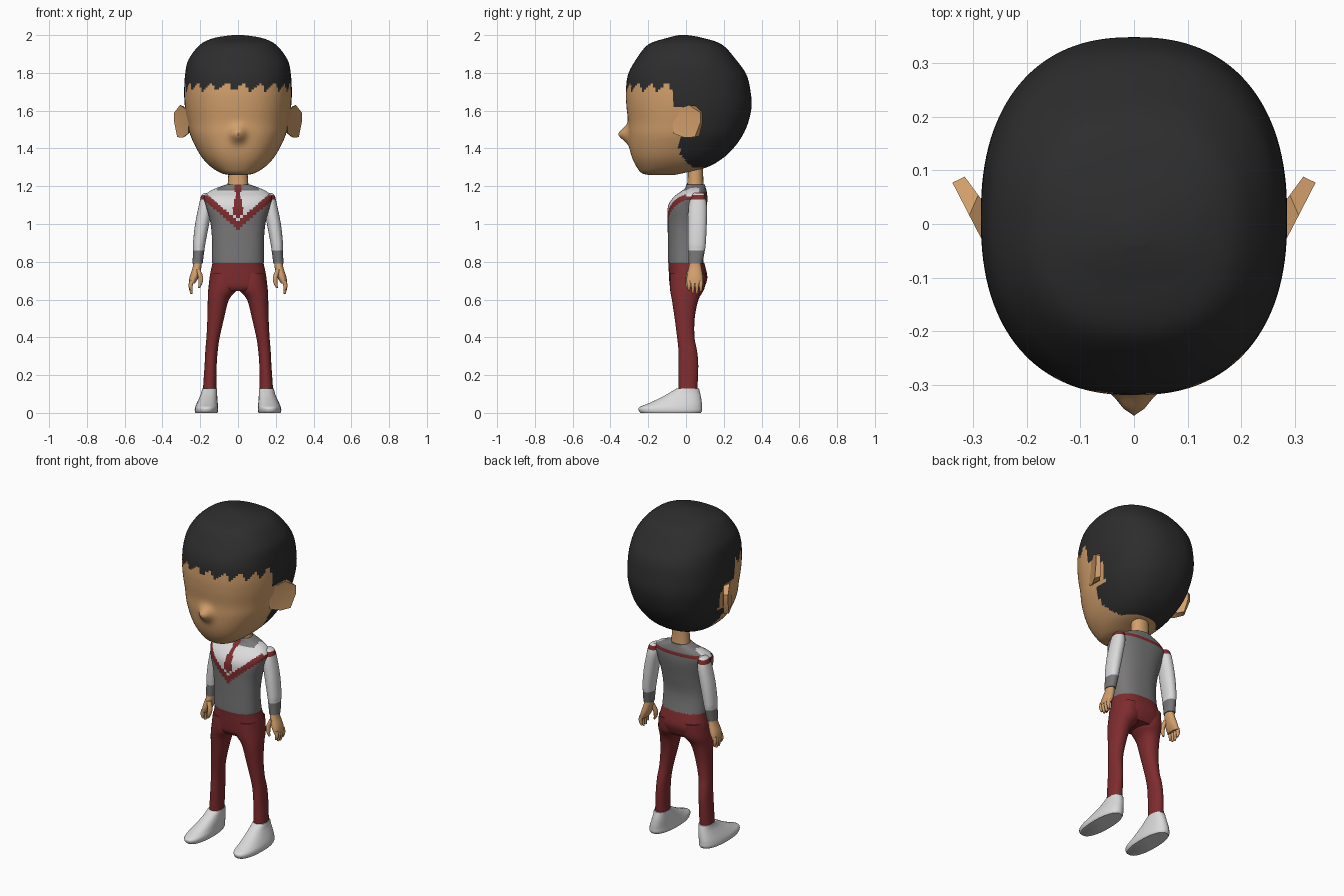
import bpy, bmesh, math

if "Cube" in bpy.data.objects:
    bpy.data.objects.remove(bpy.data.objects["Cube"])


def material(name, rgb):
    m = bpy.data.materials.new(name)
    m.diffuse_color = (*rgb, 1)
    m.use_nodes = True
    m.node_tree.nodes["Principled BSDF"].inputs["Base Color"].default_value = m.diffuse_color
    return m


SKIN, HAIR, GREY, WHITE, RED = range(5)
MATS = [material("skin", (0.65, 0.35, 0.15)), material("black hair", (0.026, 0.026, 0.026)),
        material("grey wool", (0.19, 0.185, 0.187)), material("white cloth", (0.70, 0.70, 0.70)),
        material("dark red", (0.21, 0.025, 0.028))]


def finish(name, bm, rule, angle):
    bmesh.ops.recalc_face_normals(bm, faces=bm.faces)
    for f in bm.faces:
        f.smooth = True
        f.material_index = rule(f.calc_center_median()) if callable(rule) else rule
    me = bpy.data.meshes.new(name)
    bm.to_mesh(me)
    bm.free()
    for m in MATS:
        me.materials.append(m)
    me.set_sharp_from_angle(angle=math.radians(angle))
    ob = bpy.data.objects.new(name, me)
    bpy.context.collection.objects.link(ob)
    return ob


def spline(rows, sub):
    """Catmull-Rom through the rows."""
    out = []
    for i in range(len(rows) - 1):
        p = [rows[max(0, i - 1)], rows[i], rows[i + 1], rows[min(len(rows) - 1, i + 2)]]
        for k in range(sub):
            t = k / sub
            out.append([0.5 * (2 * b + (c - a) * t + (2 * a - 5 * b + 4 * c - d) * t * t
                               + (3 * b - a - 3 * c + d) * t ** 3) for a, b, c, d in zip(*p)])
    return out + [list(rows[-1])]


def loft(name, rows, rule, seg=20, sub=3, side=1, power=2.2, warp=None, angle=50):
    """Stack rounded rings; a row is z, centre x, half width, front y, back y."""
    bm = bmesh.new()
    rings = []
    for z, cx, hx, yf, yb in spline(rows, sub):
        ring = []
        for i in range(seg):
            a = 2 * math.pi * i / seg
            c, s = math.cos(a), math.sin(a)
            x = cx * side + hx * math.copysign(abs(c) ** (2 / power), c)
            y = (yf + yb) / 2 + (yb - yf) / 2 * math.copysign(abs(s) ** (2 / power), s)
            if warp:
                y += warp(x, y, z)
            ring.append(bm.verts.new((x, y, z)))
        rings.append(ring)
    for r, q in zip(rings, rings[1:]):
        for i in range(seg):
            j = (i + 1) % seg
            bm.faces.new((r[i], r[j], q[j], q[i]))
    bm.faces.new(rings[0])
    bm.faces.new(rings[-1])
    return finish(name, bm, rule, angle)


# Head: hair and skin split by hairline, nose pulled out of the face
def head_rule(c):
    if c.y < -0.07:
        u = (math.atan2(c.x, -c.y) * 3.6 + 0.3) % 1
        return HAIR if c.z > 1.70 + 0.05 * (u / 0.7 if u < 0.7 else (1 - u) / 0.3) else SKIN
    if c.z > 1.62:
        return HAIR
    behind_ear = c.y > 0.05 or (c.y > -0.035 and c.z < 1.46)
    return HAIR if behind_ear and c.z > max(1.30, 1.335 - c.y) else SKIN


def nose(x, y, z):
    if y > 0:
        return 0
    return -0.052 * math.exp(-(x / 0.036) ** 2 - ((z - 1.475) / 0.04) ** 2)


loft("head", [(1.26, 0, .05, -.20, -.06), (1.27, 0, .09, -.235, -.01), (1.30, 0, .14, -.26, .11),
              (1.345, 0, .185, -.283, .19), (1.40, 0, .22, -.298, .25), (1.47, 0, .252, -.305, .30),
              (1.54, 0, .268, -.306, .33), (1.62, 0, .281, -.315, .347), (1.70, 0, .285, -.318, .342),
              (1.79, 0, .28, -.307, .32), (1.87, 0, .262, -.265, .265), (1.95, 0, .20, -.20, .19),
              (1.985, 0, .125, -.10, .09), (2.0, 0, .03, -.04, .01)],
     head_rule, seg=128, sub=8, power=2.35, warp=nose)
loft("neck", [(1.17, 0, .06, 0, .1), (1.23, 0, .053, .008, .092), (1.34, 0, .048, .01, .09)], SKIN)


# Torso: sweater with striped V neck, shirt, tie and trouser top
def tie_width(z):
    pts = [(1.02, 0), (1.065, .03), (1.15, .013), (1.165, .013), (1.19, .02), (1.215, .016)]
    for (z0, w0), (z1, w1) in zip(pts, pts[1:]):
        if z0 <= z <= z1:
            return w0 + (w1 - w0) * (z - z0) / (z1 - z0)
    return 0


def torso_rule(c):
    ax = abs(c.x)
    if c.z < 0.795:
        return RED
    if c.y < 0.03 and ax < tie_width(c.z):
        return RED
    front = c.y < 0.04
    low = min(0.97 + 0.87 * ax, 1.145) if front else 1.145
    if c.z < low:
        return GREY
    if c.z < low + (0.045 if c.y < 0 else 0.022):
        return RED
    return WHITE if (c.y < 0.02 and c.z < 1.178) or (ax > 0.11 and c.y < 0.07) else GREY


loft("torso", [(.645, 0, .12, -.07, .085), (.67, 0, .15, -.085, .10), (.72, 0, .15, -.09, .113),
               (.79, 0, .136, -.093, .098), (.80, 0, .138, -.096, .093), (.90, 0, .137, -.096, .082),
               (1.0, 0, .145, -.097, .095), (1.09, 0, .168, -.096, .11), (1.14, 0, .18, -.068, .113),
               (1.17, 0, .155, -.03, .11), (1.19, 0, .115, -.005, .105), (1.21, 0, .06, 0, .1)],
     torso_rule, seg=160, sub=6, power=2.4)


def arm_rule(c):
    if c.z < 0.86:
        return GREY
    return RED if 1.13 < c.z < 1.155 else WHITE


def ear(name, side):
    outline = [(-.2, 1.60), (.5, 1.63), (1, 1.59), (1, 1.54), (.75, 1.46), (.3, 1.457), (-.2, 1.48)]
    bm = bmesh.new()
    front = [bm.verts.new((side * (.275 + .063 * t), -.045 + .122 * t, z)) for t, z in outline]
    back = [bm.verts.new((side * (.265 + .05 * t), .02 + .068 * t, 1.545 + (z - 1.545) * .93))
            for t, z in outline]
    hub = bm.verts.new((side * .296, .012, 1.55))
    for i in range(len(outline)):
        j = (i + 1) % len(outline)
        bm.faces.new((front[i], front[j], hub))
        bm.faces.new((front[i], front[j], back[j], back[i]))
    bm.faces.new(back)
    finish(name, bm, SKIN, 40)


# Paired parts
for word, s in (("left", 1), ("right", -1)):
    ear(word + "_ear", s)
    loft(word + "_arm", [(1.165, .16, .015, .045, .09), (1.15, .166, .028, .03, .10), (1.10, .171, .036, .015, .11),
                         (1.0, .19, .037, .01, .11), (.90, .205, .033, .01, .105), (.86, .208, .030, .012, .1),
                         (.79, .214, .027, .014, .086)], arm_rule, seg=32, sub=6, side=s)
    loft(word + "_palm", [(.80, .214, .022, .02, .078), (.77, .217, .023, .014, .082), (.72, .232, .024, .004, .09),
                          (.685, .244, .016, .004, .09)], SKIN, side=s)
    for i, tip in enumerate((.648, .632, .63, .642)):
        y = .006 + .021 * i
        loft(f"{word}_finger_{i + 1}", [(.70, .246, .011, y, y + .02), (.67, .251, .011, y, y + .02),
                                        (tip, .246, .006, y + .004, y + .015)], SKIN, seg=10, side=s)
    loft(word + "_thumb", [(.76, .212, .012, .008, .04), (.72, .198, .013, -.002, .028),
                           (.69, .198, .011, -.004, .02), (.662, .206, .005, .002, .014)],
         SKIN, seg=12, side=s)
    loft(word + "_trouser_leg", [(.74, .08, .065, -.085, .105), (.66, .08, .077, -.085, .098),
                                 (.60, .104, .056, -.075, .066), (.50, .118, .044, -.06, .046),
                                 (.40, .132, .035, -.047, .045), (.33, .140, .033, -.04, .058),
                                 (.25, .145, .032, -.04, .065), (.12, .150, .036, -.04, .06)],
         RED, seg=28, sub=4, side=s)
    loft(word + "_shoe", [(0, .167, .058, -.24, .078), (.012, .167, .062, -.25, .085), (.03, .166, .061, -.247, .085),
                          (.05, .163, .056, -.20, .084), (.08, .157, .048, -.135, .08), (.105, .153, .042, -.09, .075),
                          (.13, .151, .039, -.048, .068)], WHITE, seg=32, sub=4, side=s, power=2.3)
